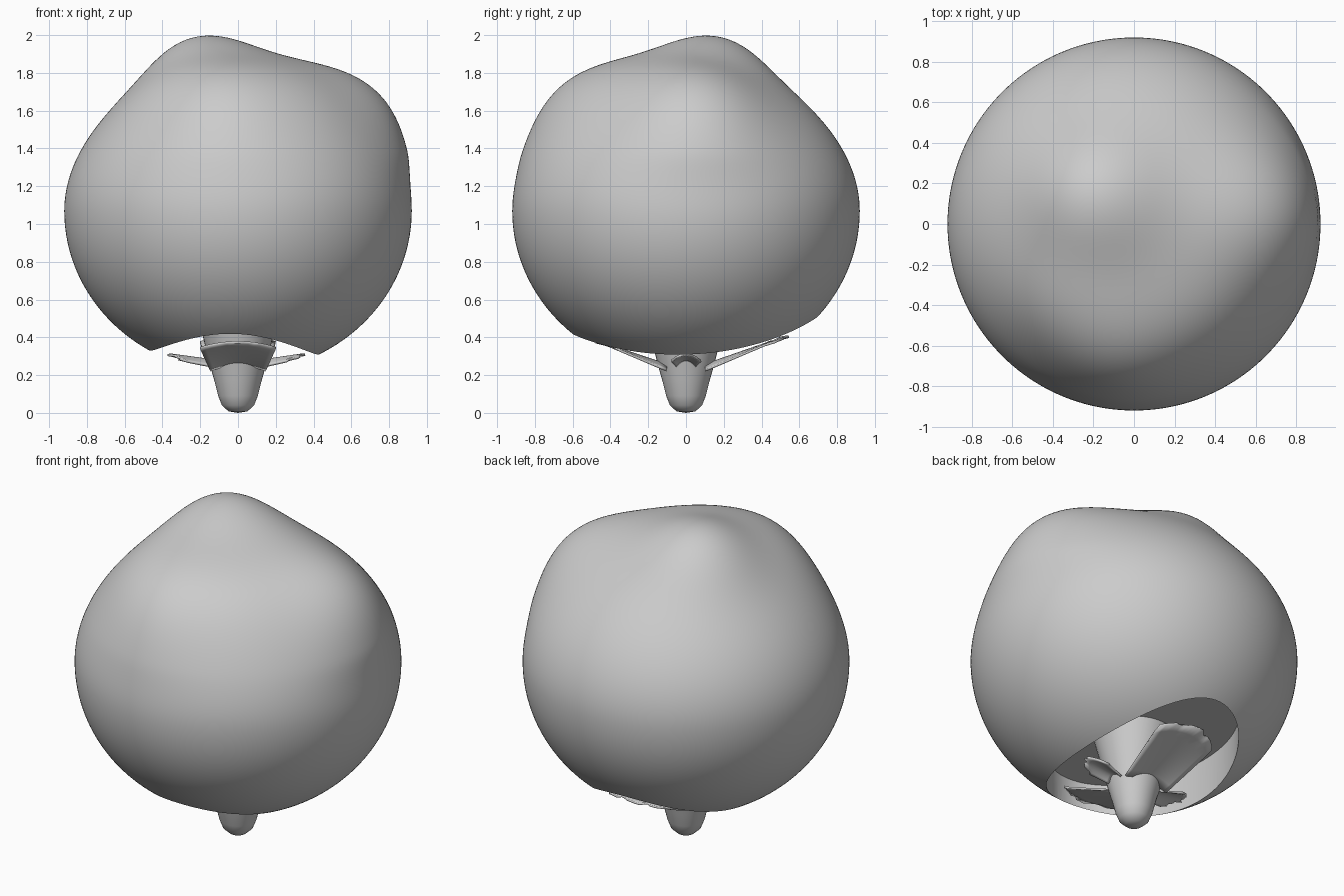
import bpy, bmesh, math, random
from mathutils import Vector

random.seed(4)
cube = bpy.data.objects.get("Cube")
if cube:
    bpy.data.objects.remove(cube, do_unlink=True)

grey = bpy.data.materials.new("plain grey")
grey.use_nodes = True
grey.diffuse_color = (0.6, 0.6, 0.6, 1)
grey.node_tree.nodes["Principled BSDF"].inputs["Base Color"].default_value = (0.6, 0.6, 0.6, 1)


def finish(bm, name):
    mesh = bpy.data.meshes.new(name)
    bmesh.ops.recalc_face_normals(bm, faces=bm.faces)
    bm.to_mesh(mesh)
    bm.free()
    obj = bpy.data.objects.new(name, mesh)
    bpy.context.collection.objects.link(obj)
    mesh.materials.append(grey)
    return obj


def activate(obj):
    bpy.ops.object.select_all(action="DESELECT")
    obj.select_set(True)
    bpy.context.view_layer.objects.active = obj


def smooth(obj):
    activate(obj)
    bpy.ops.object.shade_smooth_by_angle(angle=math.radians(40))


# Crown: a round mass with soft lumps on its upper half (axis, height, spread)
CENTRE = 1.07
LUMPS = [((-0.24, 0.18, 0.93), 0.135, 0.07), ((0.76, 0.06, 0.65), 0.12, 0.09),
         ((-0.08, -0.72, 0.69), 0.08, 0.08), ((-0.45, -0.45, 0.77), 0.04, 0.07),
         ((0.4, -0.55, 0.74), 0.04, 0.07)]


def ease(t):
    t = max(0, min(1, t))
    return t * t * (3 - 2 * t)


def crown_point(d):
    if d.z < 0:
        return Vector((d.x * 0.92, d.y * 0.92, d.z * 0.86))
    radius = 0.92 - 0.1 * ease(d.z)
    for axis, height, spread in LUMPS:
        closeness = d.dot(Vector(axis).normalized()) - 1
        radius += ease(d.z * 3) * height * math.exp(closeness / spread)
    return d * radius


bm = bmesh.new()
bmesh.ops.create_icosphere(bm, subdivisions=6, radius=1)
for v in bm.verts:
    v.co = crown_point(v.co.normalized()) + Vector((0, 0, CENTRE))
crown = finish(bm, "crown")

# Oval pocket with a flat ceiling, cut into the underside of the crown
bm = bmesh.new()
bmesh.ops.create_cone(bm, cap_ends=True, segments=96, radius1=1, radius2=1, depth=1)
for v in bm.verts:
    v.co = Vector((v.co.x * 0.45 - 0.02, v.co.y * 0.65 + 0.05, v.co.z + 0.08))
cutter = finish(bm, "pocket_cutter")
cutter.hide_render = True
cut = crown.modifiers.new("pocket", "BOOLEAN")
cut.operation = "DIFFERENCE"
cut.solver = "EXACT"
cut.object = cutter
activate(crown)
bpy.ops.object.modifier_apply(modifier="pocket")
bpy.data.objects.remove(cutter, do_unlink=True)
smooth(crown)

# Trunk: a rounded tip flaring upward into the crown
PROFILE = [(0.05, 0.008), (0.085, 0.04), (0.105, 0.09), (0.125, 0.17),
           (0.148, 0.25), (0.19, 0.42), (0.25, 0.65)]
SIDES = 40
bm = bmesh.new()
rings = []
for r, z in PROFILE:
    rings.append([bm.verts.new((r * math.cos(math.tau * i / SIDES),
                                r * math.sin(math.tau * i / SIDES), z)) for i in range(SIDES)])
for low, high in zip(rings, rings[1:]):
    for i in range(SIDES):
        j = (i + 1) % SIDES
        bm.faces.new((low[i], low[j], high[j], high[i]))
tip = bm.verts.new((0, 0, 0))
for i in range(SIDES):
    bm.faces.new((tip, rings[0][(i + 1) % SIDES], rings[0][i]))
bm.faces.new(rings[-1])
smooth(finish(bm, "trunk"))


# Branches: thin arched sheets rising from the trunk, with ragged ends
def branch(name, angle, start, end, width, arch):
    along, across = 8, 14
    out = Vector((math.cos(angle), math.sin(angle), 0))
    side = Vector((-out.y, out.x, 0))
    bm = bmesh.new()
    grid = []
    for i in range(along + 1):
        t = i / along
        row = []
        for j in range(across + 1):
            s = 2 * j / across - 1
            r = start[0] + (end[0] - start[0]) * t - 0.08 * t * s * s
            z = start[1] + (end[1] - start[1]) * t + arch * (1 - s * s)
            if i == along:
                r += random.uniform(-0.02, 0.02)
            half = width * (0.75 + 0.25 * t)
            row.append(bm.verts.new(out * r + side * s * half + Vector((0, 0, z))))
        grid.append(row)
    for a, b in zip(grid, grid[1:]):
        for j in range(across):
            bm.faces.new((a[j], a[j + 1], b[j + 1], b[j]))
    obj = finish(bm, name)
    thick = obj.modifiers.new("thickness", "SOLIDIFY")
    thick.thickness = 0.012
    smooth(obj)


branch("front_branch", -math.pi / 2, (0.1, 0.23), (0.46, 0.35), 0.2, 0.03)
branch("back_branch", math.pi / 2, (0.1, 0.23), (0.53, 0.38), 0.2, 0.03)
branch("left_branch", 0, (0.14, 0.25), (0.34, 0.28), 0.08, 0.035)
branch("right_branch", math.pi, (0.14, 0.25), (0.36, 0.28), 0.1, 0.035)
